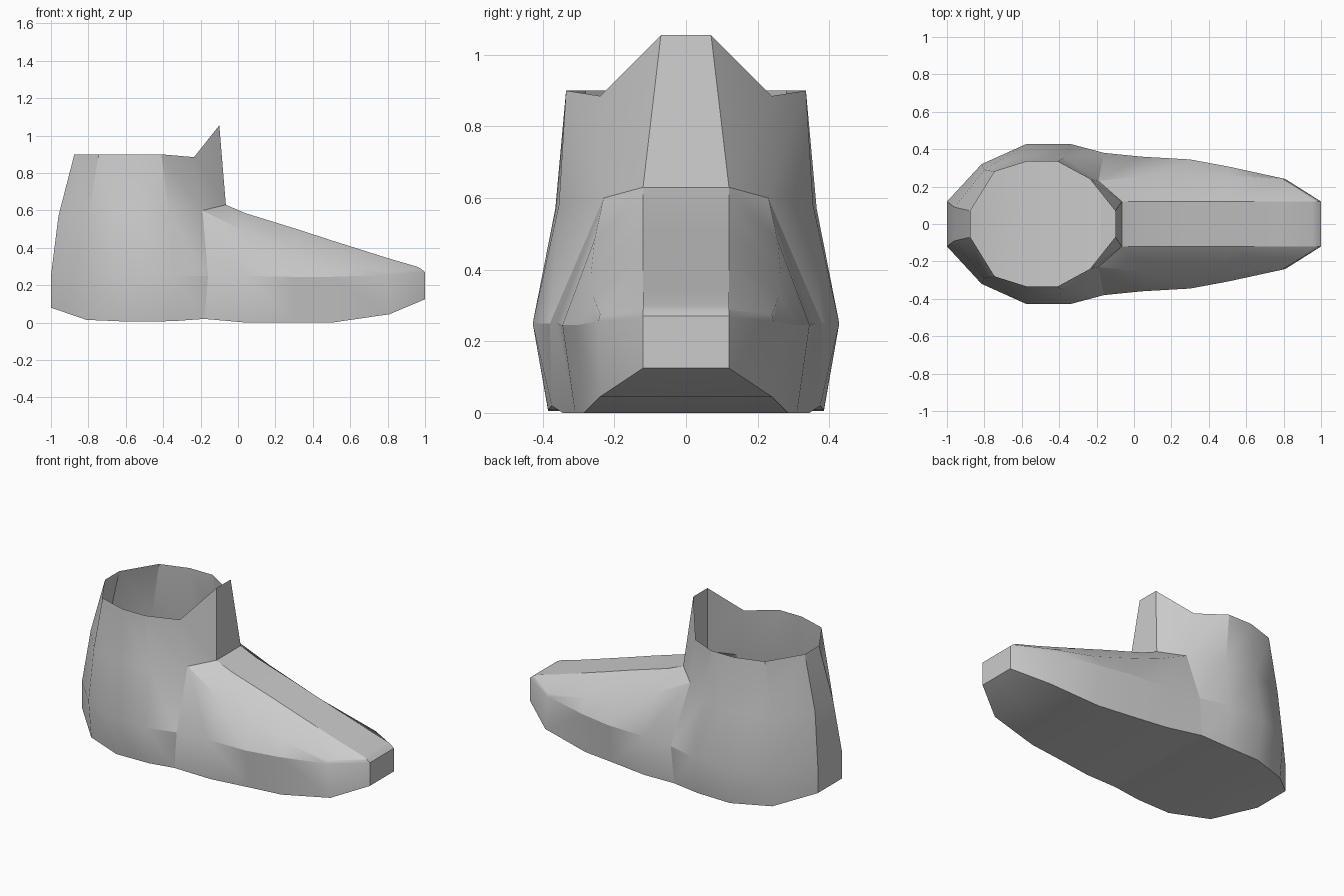
import bpy, bmesh, math

if "Cube" in bpy.data.objects:
    bpy.data.objects.remove(bpy.data.objects["Cube"])


def add_grids(name, grids):
    """Skin rows of sections (each listed top to bottom), mirrored across y."""
    bm = bmesh.new()
    for grid in grids:
        vs = [[bm.verts.new(p) for p in section] for section in grid]
        for a, b in zip(vs, vs[1:]):
            for i in range(len(a) - 1):
                bm.faces.new((a[i], b[i], b[i + 1], a[i + 1]))
    bmesh.ops.remove_doubles(bm, verts=bm.verts[:], dist=0.0005)
    mesh = bpy.data.meshes.new(name)
    bm.to_mesh(mesh)
    bm.free()
    ob = bpy.data.objects.new(name, mesh)
    bpy.context.collection.objects.link(ob)
    mod = ob.modifiers.new("mirror", 'MIRROR')
    mod.use_axis = (False, True, False)
    mod.use_clip = True
    bpy.ops.object.select_all(action='DESELECT')
    ob.select_set(True)
    bpy.context.view_layer.objects.active = ob
    bpy.ops.object.shade_smooth_by_angle(angle=math.radians(28))
    return ob


def mid(p):
    return (p[0], 0, p[2])


def center(section):
    return [mid(p) for p in section]


# Boot shaft: columns from heel to throat, rim down to sole
columns = [
    [(-.875, .07, .90), (-.96, .09, .57), (-1, .12, .25), (-1, .12, .08)],
    [(-.745, .28, .90), (-.80, .29, .57), (-.815, .32, .25), (-.81, .30, .015)],
    [(-.57, .335, .90), (-.575, .365, .57), (-.575, .428, .25), (-.575, .385, .005)],
    [(-.41, .335, .90), (-.37, .355, .58), (-.34, .428, .25), (-.35, .385, .008)],
    [(-.235, .24, .885), (-.19, .23, .60), (-.16, .38, .25), (-.18, .375, .02)],
]
wall = [center(columns[0])] + columns
shaft_sole = [[c[-1], mid(c[-1])] for c in columns]

# Tongue rising at the front of the rim
tongue_edge = [(-.10, .07, 1.055), (-.065, .12, .63)]
tongue = [columns[-1][:2], tongue_edge, center(tongue_edge)]
add_grids("boot_shaft", [wall, shaft_sole, tongue])

# Foot: sections from throat to toe, instep down to sole
sections = [
    [tongue_edge[1]] + columns[-1][1:],
    [(.04, .12, .585), (.04, .255, .485), (.04, .36, .25), (.05, .345, 0)],
    [(.30, .12, .505), (.30, .265, .39), (.30, .345, .245), (.30, .31, 0)],
    [(.50, .12, .44), (.50, .26, .327), (.50, .308, .245), (.50, .285, 0)],
    [(.80, .12, .345), (.79, .24, .275), (.79, .245, .255), (.81, .24, .045)],
    [(.955, .12, .30), (.98, .12, .287), (1, .12, .27), (1, .12, .125)],
]
foot = [[mid(s[0])] + s + [mid(s[-1])] for s in sections]
toe_cap = [sections[-1], center(sections[-1])]
add_grids("boot_foot", [foot, toe_cap])
